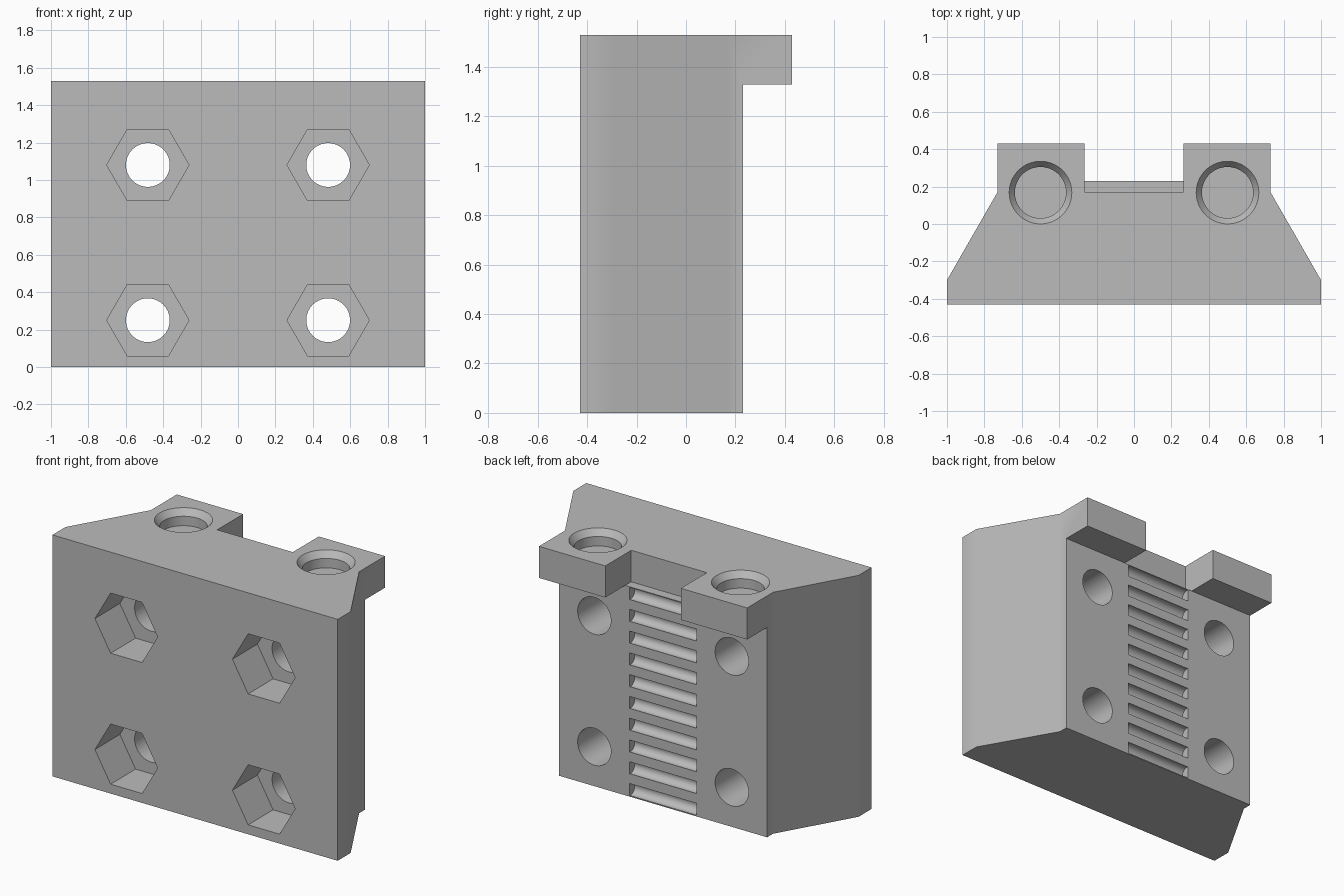
import bpy, bmesh
from math import pi, radians
from mathutils import Matrix, Vector

if "Cube" in bpy.data.objects:
    bpy.data.objects.remove(bpy.data.objects["Cube"], do_unlink=True)

HEIGHT = 1.53
TAB_BOTTOM = 1.33
BACK = 0.23

grey = bpy.data.materials.new("plain grey")
grey.use_nodes = True
grey.diffuse_color = (0.5, 0.5, 0.5, 1)
grey.node_tree.nodes["Principled BSDF"].inputs["Base Color"].default_value = grey.diffuse_color


def finish(name, bm):
    bmesh.ops.recalc_face_normals(bm, faces=bm.faces)
    mesh = bpy.data.meshes.new(name)
    bm.to_mesh(mesh)
    bm.free()
    mesh.materials.append(grey)
    obj = bpy.data.objects.new(name, mesh)
    bpy.context.collection.objects.link(obj)
    return obj


def box(name, low, high):
    low, high = Vector(low), Vector(high)
    bm = bmesh.new()
    bmesh.ops.create_cube(bm, size=1, matrix=Matrix.Translation((low + high) / 2)
                          @ Matrix.Diagonal((*(high - low), 1)))
    return finish(name, bm)


def cylinder(name, centre, r_low, r_high, length, sides=64, axis="Z"):
    turn = {"X": Matrix.Rotation(pi / 2, 4, "Y"),
            "Y": Matrix.Rotation(pi / 2, 4, "X"),
            "Z": Matrix.Identity(4)}[axis]
    bm = bmesh.new()
    bmesh.ops.create_cone(bm, cap_ends=True, segments=sides, radius1=r_low, radius2=r_high,
                          depth=length, matrix=Matrix.Translation(centre) @ turn)
    return finish(name, bm)


# Plate outline with sloped sides, extruded upward
half = [(1, -0.43), (1, -0.30), (0.73, 0.17), (0.73, 0.43)]
outline = half + [(-x, y) for x, y in reversed(half)]
bm = bmesh.new()
base = bm.faces.new([bm.verts.new((x, y, 0)) for x, y in outline])
top = bmesh.ops.extrude_face_region(bm, geom=[base])["geom"]
bmesh.ops.translate(bm, vec=(0, 0, HEIGHT),
                    verts=[g for g in top if isinstance(g, bmesh.types.BMVert)])
plate = finish("clamp_plate", bm)

# Space below the tabs and gap between them
cutters = [box("tab_undercut", (-2, BACK, -1), (2, 1, TAB_BOTTOM)),
           box("tab_gap", (-0.265, 0.17, TAB_BOTTOM), (0.265, 1, 2))]

for side in (-1, 1):
    # Bolt holes with hexagonal nut pockets in the front
    for z in (0.25, 1.08):
        cutters.append(cylinder("bolt_hole", (side * 0.482, 0, z), 0.117, 0.117, 2, axis="Y"))
        pocket = cylinder("nut_pocket", (side * 0.482, -0.43, z), 0.22, 0.22, 0.5, 6, "Y")
        # Turn the hexagon so a corner points sideways
        corner = max(v.co.x for v in pocket.data.vertices) - side * 0.482
        if corner < 0.21:
            centre = Matrix.Translation((side * 0.482, 0, z))
            pocket.data.transform(centre @ Matrix.Rotation(pi / 6, 4, "Y") @ centre.inverted())
        cutters.append(pocket)
    # Blind round sockets with a chamfered rim in the top
    cutters.append(cylinder("socket", (side * 0.5, 0.168, 1.53), 0.137, 0.137, 0.2))
    cutters.append(cylinder("socket_rim", (side * 0.5, 0.168, 1.515), 0.137, 0.175, 0.05))

# Round-bottomed belt tooth grooves across the back
for i in range(10):
    cutters.append(cylinder("belt_groove", (0, BACK - 0.012, 0.045 + 0.138 * i),
                            0.04, 0.04, 0.47, 32, "X"))

bpy.context.view_layer.objects.active = plate
for cutter in cutters:
    cutter.hide_render = True
    mod = plate.modifiers.new("cut", "BOOLEAN")
    mod.operation = "DIFFERENCE"
    mod.solver = "EXACT"
    mod.object = cutter
    bpy.ops.object.modifier_apply(modifier=mod.name)
    bpy.data.objects.remove(cutter, do_unlink=True)

# Soft shading on the shallow side bends and round holes
bpy.ops.object.select_all(action="DESELECT")
plate.select_set(True)
bpy.ops.object.shade_smooth_by_angle(angle=radians(32))
